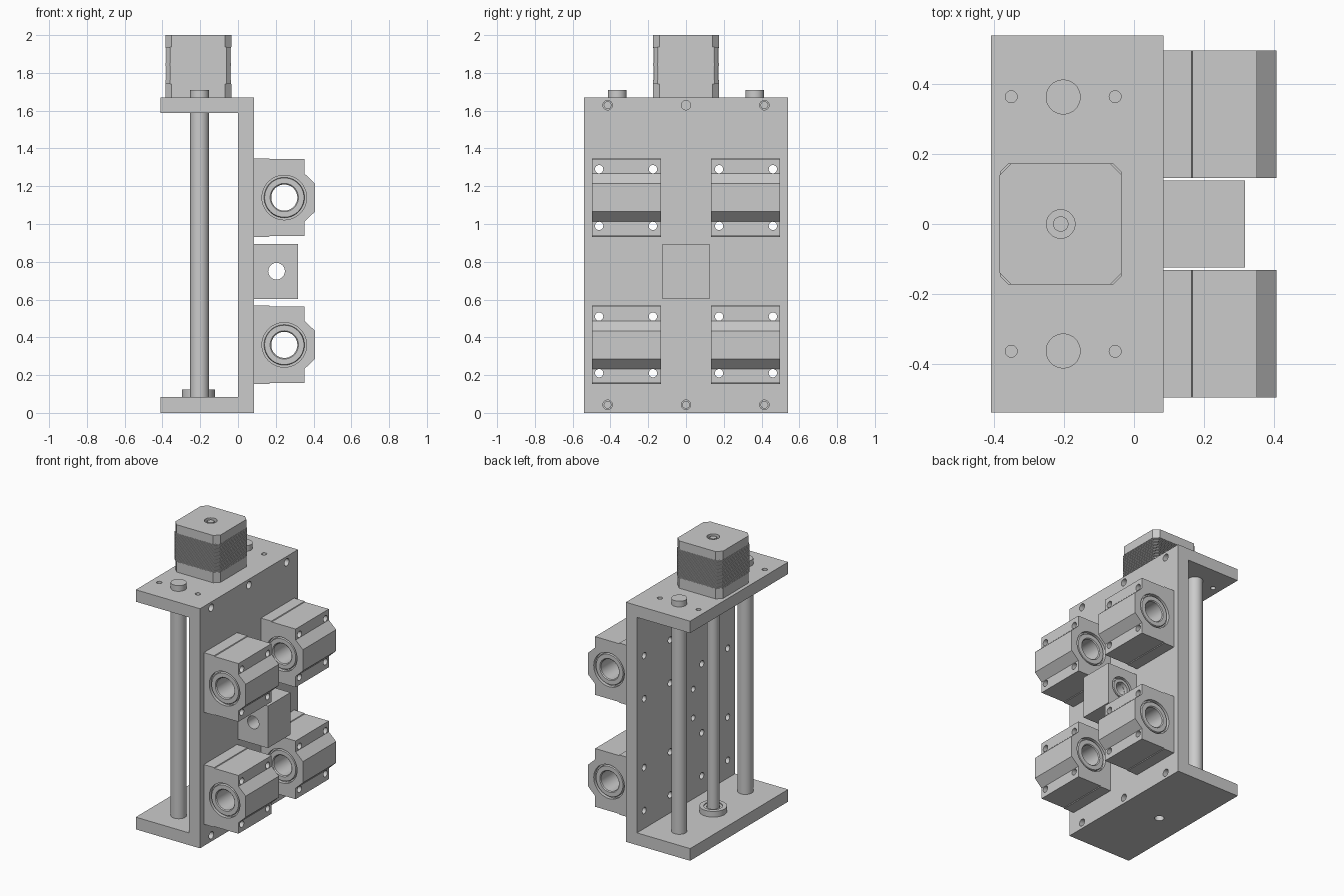
import bpy, bmesh, math
from mathutils import Matrix, Vector

if "Cube" in bpy.data.objects:
    bpy.data.objects.remove(bpy.data.objects["Cube"])

ROT = {'x': Matrix.Rotation(math.pi / 2, 4, 'Y'),
       'y': Matrix.Rotation(math.pi / 2, 4, 'X'),
       'z': Matrix.Identity(4)}


def finish(name, bm):
    bmesh.ops.recalc_face_normals(bm, faces=bm.faces[:])
    me = bpy.data.meshes.new(name)
    bm.to_mesh(me)
    bm.free()
    ob = bpy.data.objects.new(name, me)
    bpy.context.collection.objects.link(ob)
    return ob


def add_cyl(bm, axis, c, r, length, seg=40):
    bmesh.ops.create_cone(bm, cap_ends=True, segments=seg, radius1=r, radius2=r,
                          depth=length, matrix=Matrix.Translation(c) @ ROT[axis])


def cylinders(name, specs):
    bm = bmesh.new()
    for s in specs:
        add_cyl(bm, *s)
    return finish(name, bm)


def box(name, lo, hi):
    lo, hi = Vector(lo), Vector(hi)
    bm = bmesh.new()
    bmesh.ops.create_cube(bm, size=1, matrix=Matrix.Translation((lo + hi) / 2)
                          @ Matrix.Diagonal((*(hi - lo), 1)))
    return finish(name, bm)


def cut(ob, specs):
    """Subtract a set of cylinders and bake the result."""
    cutter = cylinders("cutter", specs)
    cutter.hide_render = True
    mod = ob.modifiers.new("cut", 'BOOLEAN')
    mod.operation, mod.solver, mod.object = 'DIFFERENCE', 'EXACT', cutter
    dg = bpy.context.evaluated_depsgraph_get()
    me = bpy.data.meshes.new_from_object(ob.evaluated_get(dg))
    ob.modifiers.clear()
    ob.data = me
    bpy.data.objects.remove(cutter)


def loft(name, rings, closed=False):
    """Skin a list of equal-length point rings."""
    bm = bmesh.new()
    vs = [[bm.verts.new(p) for p in ring] for ring in rings]
    n = len(vs[0])
    pairs = list(zip(vs, vs[1:])) + ([(vs[-1], vs[0])] if closed else [])
    for a, b in pairs:
        for i in range(n):
            bm.faces.new((a[i], a[(i + 1) % n], b[(i + 1) % n], b[i]))
    if not closed:
        bm.faces.new(vs[0])
        bm.faces.new(vs[-1])
    return finish(name, bm)


def lathe(name, profile, axis, c, seg=48):
    """Revolve a closed (radius, height) profile."""
    m = Matrix.Translation(c) @ ROT[axis]
    return loft(name, [[m @ Vector((r * math.cos(a), r * math.sin(a), h))
                        for a in (2 * math.pi * i / seg for i in range(seg))]
                       for r, h in profile], closed=True)


SX = -0.21                      # screw and rod axis
SIDES = (-1, 1)
BOLT_Y = (-0.415, 0, 0.415)
ROWS = (0.36, 1.14)             # bearing block heights

# Frame plates
back = box("back_plate", (0, -0.54, 0), (0.085, 0.54, 1.67))
bottom = box("bottom_plate", (-0.41, -0.54, 0), (0, 0.54, 0.085))
top = box("top_plate", (-0.41, -0.54, 1.587), (0, 0.54, 1.67))
holes = [('x', (0.04, y, z), 0.025, 0.2) for y in BOLT_Y for z in (0.043, 1.629)]
holes += [('x', (0.04, s * y, z + d), 0.022, 0.2) for s in SIDES
          for y in (0.175, 0.46) for z in ROWS for d in (-0.15, 0.15)]
holes += [('x', (0.04, s * 0.08, 0.75 + d), 0.02, 0.2) for s in SIDES for d in (-0.1, 0.1)]
cut(back, holes)
cut(bottom, [('x', (-0.04, y, 0.043), 0.018, 0.14) for y in BOLT_Y]
    + [('z', (SX, 0, 0.04), 0.03, 0.2)])
cut(top, [('x', (-0.04, y, 1.629), 0.018, 0.14) for y in BOLT_Y if y]
    + [('z', (x, s * 0.365, 1.63), 0.017, 0.2) for x in (-0.352, -0.054) for s in SIDES])

# Guide rods, lead screw and its lower bearing
for s in SIDES:
    cylinders("guide_rod", [('z', (-0.203, s * 0.364, 0.895), 0.05, 1.63)])
cylinders("lead_screw", [('z', (SX, 0, 0.875), 0.04, 1.57)])
lathe("screw_bearing", [(0.042, 0.08), (0.042, 0.118), (0.06, 0.118), (0.06, 0.125),
                        (0.087, 0.125), (0.087, 0.08)], 'z', (SX, 0, 0))

# Motor: chamfered caps with a finely laminated core
def octagon(h, ch, z):
    a = h - ch
    return [(SX + x, y, z) for x, y in ((h, -a), (h, a), (a, h), (-a, h),
                                        (-h, a), (-h, -a), (-a, -h), (a, -h))]


loft("motor_lower_cap", [octagon(0.175, 0.034, z) for z in (1.67, 1.742)])
cap = loft("motor_upper_cap", [octagon(0.175, 0.034, z) for z in (1.938, 2.0)])
cut(cap, [('z', (SX, 0, 2.0), 0.041, 0.05)])
cylinders("motor_shaft", [('z', (SX, 0, 1.98), 0.022, 0.03)])
count = 36
pitch = (1.938 - 1.742) / count
rings = []
for i in range(count):
    z = 1.742 + i * pitch
    rings += [octagon(0.174, 0.024, z), octagon(0.174, 0.024, z + pitch * 0.6),
              octagon(0.170, 0.022, z + pitch * 0.6), octagon(0.170, 0.022, z + pitch)]
loft("motor_core", rings)

# Four linear bearing blocks with bushings
half = [(0.085, 0.208), (0.165, 0.208), (0.168, 0.203), (0.352, 0.203),
        (0.352, 0.127), (0.408, 0.074)]
outline = half + [(x, -z) for x, z in reversed(half)]
BX = 0.245
for s in SIDES:
    for zc in ROWS:
        block = loft("bearing_block", [[(x, y, zc + z) for x, z in outline]
                                       for y in (s * 0.132, s * 0.498)])
        yc = s * 0.315
        cut(block, [('y', (BX, yc, zc), 0.118, 0.5, 48)]
            + [('x', (0.25, s * y, zc + d), 0.022, 0.5)
               for y in (0.175, 0.46) for d in (-0.15, 0.15)])
        side = [(0.069, 0.172), (0.075, 0.178), (0.104, 0.178), (0.107, 0.172),
                (0.107, 0.16), (0.1185, 0.16)]
        lathe("bushing", side + [(r, -h) for r, h in reversed(side)], 'y', (BX, yc, zc))

# Nut block with a counterbore at the rear
nut = box("nut_block", (0.085, -0.124, 0.602), (0.318, 0.124, 0.895))
cut(nut, [('y', (0.204, 0, 0.75), 0.044, 0.5)])
cut(nut, [('y', (0.204, 0.124, 0.75), 0.08, 0.06)])
lathe("nut_collar", [(0.045, 0.09), (0.045, 0.122), (0.066, 0.122), (0.066, 0.09)],
      'y', (0.204, 0.212, 0.75))

# Smooth round surfaces, keep edges sharp
bpy.ops.object.select_all(action='SELECT')
bpy.context.view_layer.objects.active = nut
bpy.ops.object.shade_smooth_by_angle(angle=math.radians(30))
